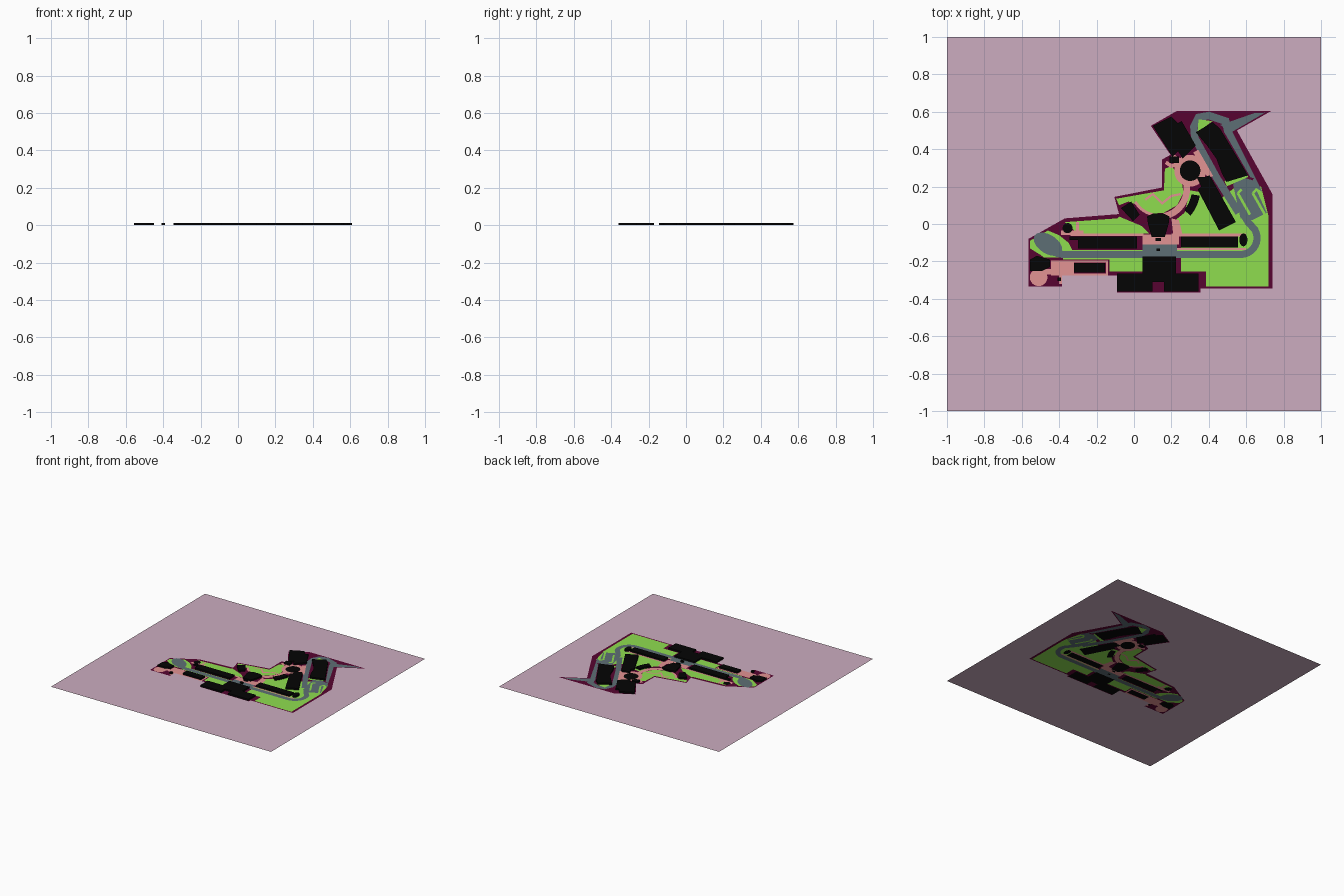
import bpy, bmesh
from math import sin, cos, pi, radians
from mathutils import Vector
from mathutils.geometry import delaunay_2d_cdt

LAYERS = {  # name: (sRGB colour, height)
    "ground": ((203, 171, 190), 0), "site_paving": ((88, 12, 52), 0),
    "lawn": ((141, 221, 80), 0), "road": ((94, 110, 116), 0),
    "plaza": ((226, 146, 146), 0), "buildings": ((13, 13, 13), 0.013),
    "round_roofs": ((13, 13, 13), 0)}
shapes = []  # (layer, points); later shapes cover earlier ones


def poly(layer, *p):
    pts = [Vector(q) for q in p]
    area = sum(a.x * b.y - b.x * a.y for a, b in zip(pts, pts[1:] + pts[:1]))
    shapes.append((layer, pts if area > 0 else pts[::-1]))


def rect(layer, x0, y0, x1, y1):
    poly(layer, (x0, y0), (x1, y0), (x1, y1), (x0, y1))


def arc(cx, cy, r, a0, a1, n=14):
    return [(cx + r * cos(radians(a0 + (a1 - a0) * i / n)),
             cy + r * sin(radians(a0 + (a1 - a0) * i / n))) for i in range(n + 1)]


def ring(layer, cx, cy, r0, r1, a0, a1):
    poly(layer, *arc(cx, cy, r1, a0, a1), *arc(cx, cy, r0, a1, a0))


def ellipse(layer, cx, cy, a, b, tilt=0, n=32):
    t = radians(tilt)
    poly(layer, *[(cx + a * cos(u) * cos(t) - b * sin(u) * sin(t),
                   cy + a * cos(u) * sin(t) + b * sin(u) * cos(t))
                  for u in (2 * pi * i / n for i in range(n))])


def strip(layer, w, *p):
    pts = [Vector(q) for q in p]
    left, right = [], []
    for i, q in enumerate(pts):
        d0 = (q - pts[max(i - 1, 0)]).normalized()
        d1 = (pts[min(i + 1, len(pts) - 1)] - q).normalized()
        d = (d0 + d1).normalized()
        k = w / 2 / max(0.4, d.dot(d1 if d1.length else d0))
        n = Vector((-d.y, d.x)) * k
        left.append(q + n)
        right.append(q - n)
    poly(layer, *left, *right[::-1])


# ground and site outline
rect("ground", -1, -1, 1, 1)
poly("site_paving", (-.565, -.08), (-.37, .03), (-.08, .053), (-.105, .145), (.15, .195),
     (.15, .345), (.195, .37), (.09, .525), (.23, .605), (.735, .605), (.55, .5),
     (.74, .16), (.74, -.345), (.355, -.345), (.355, -.365), (-.09, -.365), (-.09, -.275),
     (-.385, -.275), (-.385, -.335), (-.565, -.335))

# lawns
poly("lawn", (.25, -.255), (.385, -.255), (.385, -.335), (.72, -.335), (.72, .04), (.68, .2),
     (.57, .22), (.42, .1), (.36, .17), (.3, .18), (.27, .06), (.22, .02), (.25, -.05), (.25, -.15))
poly("lawn", (-.37, .01), (-.09, .03), (-.08, .04), (.04, -.01), (.08, -.05), (-.29, -.06))
poly("lawn", (-.38, -.14), (.045, -.14), (.045, -.255), (-.13, -.255), (-.13, -.19), (-.38, -.19))
poly("lawn", (-.095, .135), (.16, .18), (.165, .295), (.2, .31), (.25, .25), (.265, .17),
     (.23, .1), (.16, .06), (.09, .055), (.02, .1), (-.03, .12), (-.08, .1))
poly("lawn", (-.557, -.09), (-.46, -.035), (-.4, -.06), (-.35, -.1), (-.33, -.14),
     (-.36, -.18), (-.48, -.18), (-.5, -.165), (-.557, -.13))
rect("lawn", .23, -.148, .56, -.13)

# roads: main street, eastern loop, parking court, upper entrance
strip("road", .038, (-.42, -.155), (-.38, -.163), (.55, -.163), *arc(.57, -.075, .088, -85, 30, 10),
      (.61, .01), (.58, .06))
ellipse("road", -.46, -.108, .085, .05, -33)
rect("road", .045, -.18, .23, -.11)
poly("road", (.53, .21), (.56, .255), (.63, .235), (.71, .06), (.63, .02), (.57, .03))
strip("road", .04, (.63, .23), (.655, .21), (.5, .5), (.49, .55), (.4, .58), (.345, .57),
      (.32, .52), (.325, .46), (.44, .25), (.51, .14), (.56, .06))
poly("road", (.46, .53), (.535, .555), (.64, .592), (.7, .595), (.52, .49))
poly("lawn", (.345, .56), (.42, .55), (.34, .49))
strip("lawn", .03, (.49, .215), (.605, .265))
for x in (.555, .635):
    strip("lawn", .014, (x, .165), (x + .065, .05))
strip("lawn", .014, (.555, .165), (.575, .185))
strip("lawn", .014, (.635, .165), (.655, .185))

# plazas and footpaths
rect("plaza", .045, -.11, .24, -.055)
rect("plaza", -.34, -.065, .05, -.052)
rect("plaza", .2, -.068, .6, -.05)
rect("plaza", .23, -.14, .6, -.128)
poly("plaza", (.21, -.06), (.26, -.06), (.24, .02), (.2, .03))
ring("plaza", .13, .19, .135, .17, -75, 40)
ring("plaza", .13, .19, .135, .15, -150, -75)
strip("plaza", .012, (.06, .13), (.1, .16), (.15, .11), (.2, .15), (.25, .16))
ellipse("plaza", .3, .285, .085, .085)
strip("plaza", .035, (.2, .36), (.3, .3))
strip("plaza", .03, (.33, .39), (.41, .25))
strip("plaza", .02, (.23, .32), (.2, .31), (.17, .33))
ellipse("plaza", -.51, -.285, .047, .047)
rect("plaza", -.445, -.275, -.32, -.195)
rect("plaza", -.49, -.27, -.43, -.24)
rect("plaza", -.4, -.32, -.385, -.26)
strip("plaza", .012, (-.34, -.2), (-.145, -.2), (-.145, -.27), (-.32, -.27))
rect("plaza", -.39, -.06, -.27, -.035)
rect("plaza", -.31, -.04, -.295, .01)

# long street blocks with end pavilions
rect("buildings", -.3, -.132, .015, -.066)
rect("buildings", -.345, -.085, -.29, -.068)
rect("buildings", .25, -.126, .555, -.066)
ellipse("buildings", .585, -.085, .022, .035, 0, 12)
# central hall, bridge and south block
poly("buildings", (.07, .04), (.1, .055), (.16, .055), (.19, .04), (.185, 0), (.165, -.07),
     (.095, -.07), (.075, 0))
rect("buildings", .115, -.09, .145, -.075)
rect("buildings", .12, -.145, .14, -.13)
rect("buildings", .045, -.265, .225, -.175)
poly("buildings", (-.09, -.265), (.345, -.265), (.345, -.36), (.16, -.36), (.16, -.31),
     (.1, -.31), (.1, -.36), (-.09, -.36))
# south-west buildings
rect("buildings", -.32, -.26, -.155, -.208)
poly("buildings", (-.555, -.19), (-.52, -.17), (-.45, -.19), (-.45, -.23), (-.49, -.25), (-.555, -.25))
rect("buildings", -.41, -.305, -.39, -.285)
# courtyard wedges
poly("buildings", (-.07, .085), (-.015, .12), (.03, .05), (-.005, .015))
ring("buildings", .13, .19, .18, .225, -40, -10)
# northern blocks
poly("buildings", (.1, .525), (.2, .575), (.235, .54), (.255, .55), (.33, .42), (.26, .35),
     (.235, .39), (.205, .36))
rect("buildings", .19, .325, .24, .36)
poly("buildings", (.335, .25), (.36, .2), (.34, .185), (.455, -.035), (.545, .01), (.405, .26), (.375, .25))
poly("buildings", (.33, .49), (.42, .545), (.46, .51), (.61, .26), (.495, .225), (.47, .27),
     (.44, .35), (.39, .42))
# circular roofs
ellipse("round_roofs", .3, .285, .055, .055)
ellipse("round_roofs", -.355, -.022, .027, .027, 0, 20)

# merge all shapes into one planar partition, topmost shape wins
verts, faces = [], []
for _, pts in shapes:
    faces.append(list(range(len(verts), len(verts) + len(pts))))
    verts += pts
cv, _, cf, _, _, of = delaunay_2d_cdt(verts, [], faces, 1, 1e-5)

for name, (rgb, height) in LAYERS.items():
    bm = bmesh.new()
    bv = [bm.verts.new((v[0], v[1], 0)) for v in cv]
    for f, src in zip(cf, of):
        if src and shapes[max(src)][0] == name:
            bm.faces.new([bv[i] for i in f])
    bmesh.ops.delete(bm, geom=[v for v in bm.verts if not v.link_faces], context="VERTS")
    if height:  # raise roofs with side walls
        geo = bmesh.ops.extrude_face_region(bm, geom=bm.faces[:], use_keep_orig=True)["geom"]
        top = [g for g in geo if isinstance(g, bmesh.types.BMVert)]
        bmesh.ops.translate(bm, verts=top, vec=(0, 0, height))
        bmesh.ops.recalc_face_normals(bm, faces=bm.faces)
    mesh = bpy.data.meshes.new(name)
    bm.to_mesh(mesh)
    bm.free()
    mat = bpy.data.materials.new(name)
    mat.diffuse_color = [(c / 255) ** 2.2 for c in rgb] + [1]
    mesh.materials.append(mat)
    bpy.context.collection.objects.link(bpy.data.objects.new(name, mesh))
